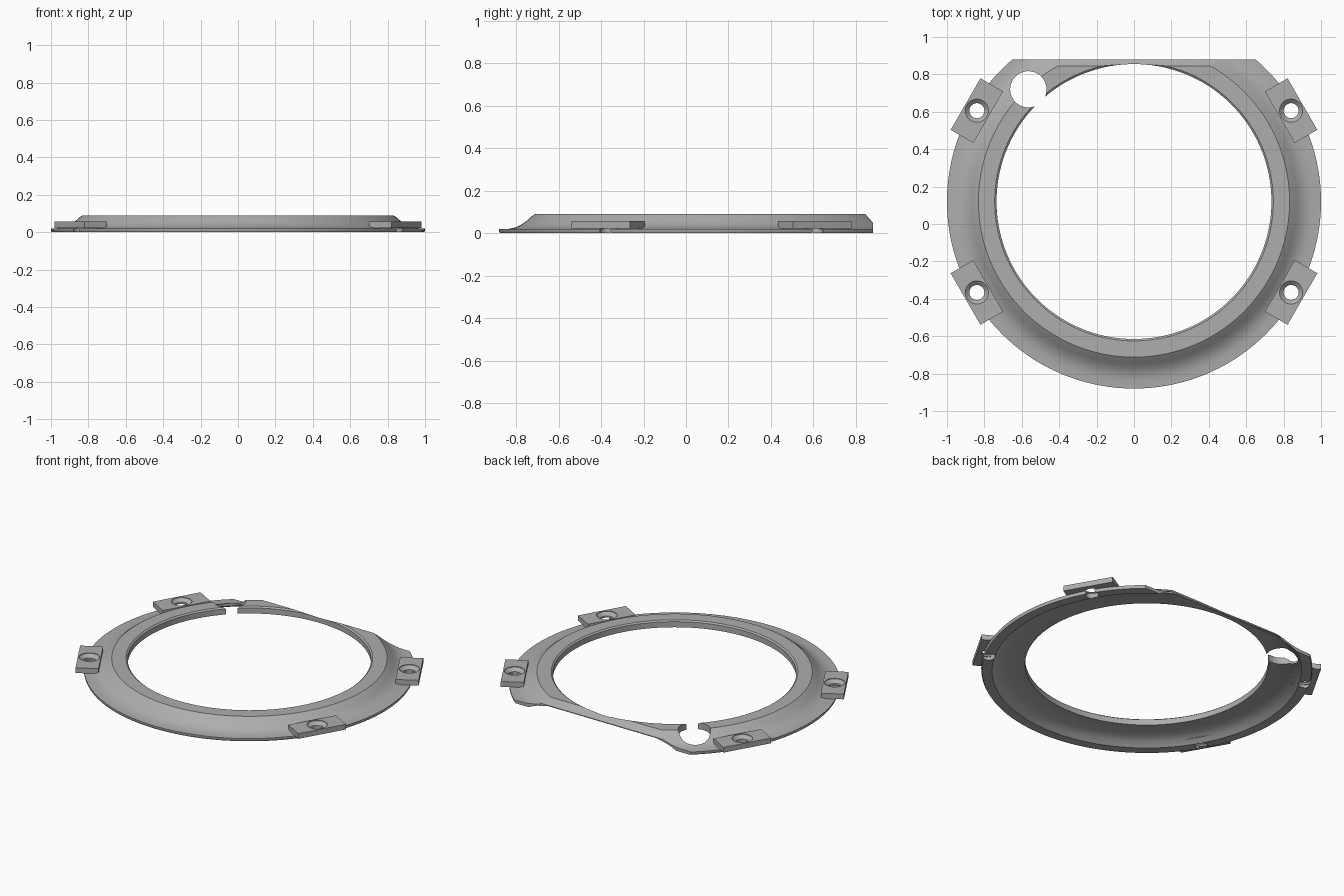
import bpy, bmesh, math
from mathutils import Matrix

if "Cube" in bpy.data.objects:
    bpy.data.objects.remove(bpy.data.objects["Cube"], do_unlink=True)

CY = 0.12          # ring axis in y
SEG = 144

grey = bpy.data.materials.new("satin_grey")
grey.use_nodes = True
colour = (0.42, 0.42, 0.42, 1)
grey.diffuse_color = colour
grey.node_tree.nodes["Principled BSDF"].inputs["Base Color"].default_value = colour


def make(name, bm):
    bmesh.ops.recalc_face_normals(bm, faces=bm.faces)
    me = bpy.data.meshes.new(name)
    bm.to_mesh(me)
    bm.free()
    me.materials.append(grey)
    ob = bpy.data.objects.new(name, me)
    bpy.context.collection.objects.link(ob)
    return ob


def lathe(name, profile, x, y, seg, closed):
    """Revolve an (r, z) profile; closed loops make rings, open ones get caps."""
    bm = bmesh.new()
    rows = []
    for r, z in profile:
        rows.append([bm.verts.new((x + r * math.cos(2 * math.pi * i / seg),
                                   y + r * math.sin(2 * math.pi * i / seg), z))
                     for i in range(seg)])
    pairs = list(zip(rows, rows[1:]))
    if closed:
        pairs.append((rows[-1], rows[0]))
    else:
        bm.faces.new(rows[0])
        bm.faces.new(rows[-1])
    for a, b in pairs:
        for i in range(seg):
            j = (i + 1) % seg
            bm.faces.new((a[i], a[j], b[j], b[i]))
    return make(name, bm)


def cut(ob, cutters):
    for c in cutters:
        m = ob.modifiers.new("cut", 'BOOLEAN')
        m.operation = 'DIFFERENCE'
        m.solver = 'EXACT'
        m.object = c
    dg = bpy.context.evaluated_depsgraph_get()
    me = bpy.data.meshes.new_from_object(ob.evaluated_get(dg))
    ob.modifiers.clear()
    ob.data = me


# Flanged ring: flat top, concave flare, thin rim, hollow underside
ring = lathe("flanged_ring", [
    (0.735, 0.045), (0.735, 0.082), (0.745, 0.09), (0.832, 0.09),
    (0.85, 0.077), (0.87, 0.059), (0.89, 0.044), (0.91, 0.033),
    (0.93, 0.026), (0.955, 0.021), (1.0, 0.02), (1.0, 0.01), (0.995, 0.0),
    (0.935, 0.0), (0.92, 0.012), (0.90, 0.026), (0.86, 0.045)],
    0, CY, SEG, True)

# Cutter for the straight, chamfered back edge
bm = bmesh.new()
outline = [(0.88, -1), (0.88, 0.05), (0.845, 0.09), (0.765, 0.18), (1.5, 0.18), (1.5, -1)]
ends = [[bm.verts.new((x, y, z)) for y, z in outline] for x in (-1.5, 1.5)]
for e in ends:
    bm.faces.new(e)
for i in range(len(outline)):
    j = (i + 1) % len(outline)
    bm.faces.new((ends[0][i], ends[0][j], ends[1][j], ends[1][i]))
back_cutter = make("back_cutter", bm)

# Cutter for the round opening near the back right
notch_cutter = lathe("notch_cutter", [(0.097, -0.5), (0.097, 0.5)], -0.565, 0.72, 64, False)

# Mounting tabs with countersunk screw holes
screw_cutters, tabs = [], []
for side, sx in (("left", 1), ("right", -1)):
    for end, sy in (("front", -1), ("back", 1)):
        x, y = sx * 0.84, CY + sy * 0.486
        angle = math.atan2(sy * 0.5, sx * 0.866)
        bm = bmesh.new()
        bmesh.ops.create_cube(bm, size=1, matrix=Matrix.Translation((x, y, 0.0405))
                              @ Matrix.Rotation(angle, 4, 'Z')
                              @ Matrix.Diagonal((0.14, 0.318, 0.035, 1)))
        tab = make(f"{end}_{side}_tab", bm)
        screw = lathe("screw_cutter", [(0.04, -0.2), (0.04, 0.034), (0.062, 0.054), (0.062, 0.2)],
                      x, y, 40, False)
        cut(tab, [screw])
        tabs.append(tab)
        screw_cutters.append(screw)

cut(ring, [back_cutter, notch_cutter] + screw_cutters)

for c in [back_cutter, notch_cutter] + screw_cutters:
    bpy.data.objects.remove(c, do_unlink=True)

# Smooth curved surfaces, keep edges crisp
bpy.ops.object.select_all(action='DESELECT')
for ob in [ring] + tabs:
    ob.select_set(True)
bpy.context.view_layer.objects.active = ring
bpy.ops.object.shade_smooth_by_angle(angle=math.radians(30))
